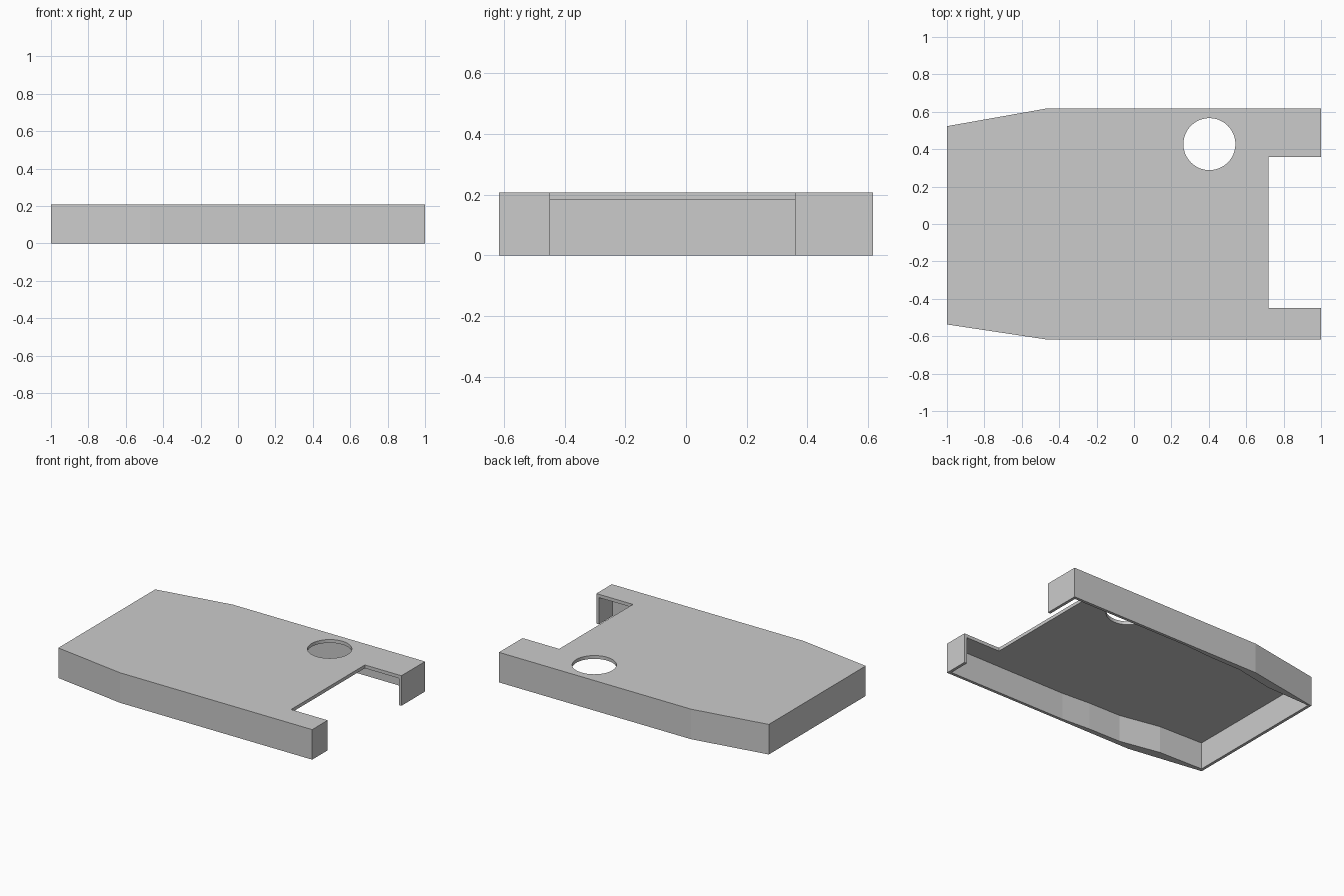
import bpy, bmesh, math

if "Cube" in bpy.data.objects:
    bpy.data.objects.remove(bpy.data.objects["Cube"])


def prism(name, pts, z0, z1):
    """Extrude a plan outline between two heights."""
    bm = bmesh.new()
    face = bm.faces.new([bm.verts.new((x, y, z0)) for x, y in pts])
    top = bmesh.ops.extrude_face_region(bm, geom=[face])["geom"]
    verts = [v for v in top if isinstance(v, bmesh.types.BMVert)]
    bmesh.ops.translate(bm, verts=verts, vec=(0, 0, z1 - z0))
    bmesh.ops.recalc_face_normals(bm, faces=bm.faces)
    mesh = bpy.data.meshes.new(name)
    bm.to_mesh(mesh)
    bm.free()
    obj = bpy.data.objects.new(name, mesh)
    bpy.context.collection.objects.link(obj)
    return obj


def cut(target, cutter):
    """Subtract a hidden cutter from the target."""
    cutter.hide_render = True
    cutter.hide_viewport = True
    mod = target.modifiers.new(cutter.name, 'BOOLEAN')
    mod.operation = 'DIFFERENCE'
    mod.solver = 'EXACT'
    mod.object = cutter


HEIGHT, CEILING, HALF_Y, WALL = 0.208, 0.185, 0.617, 0.02

# Cover: tapered plate with a notch between two end tabs
cover = prism("cover_shell", [
    (-1, -0.537), (-0.47, -HALF_Y), (1, -HALF_Y), (1, -0.448), (0.72, -0.448),
    (0.72, 0.359), (1, 0.359), (1, HALF_Y), (-0.47, HALF_Y), (-1, 0.523)],
    0, HEIGHT)

# Hollow underside, its side walls stepping inward towards the narrow end
side = [(-0.98, 0.515), (-0.65, 0.525), (-0.37, 0.58),
        (-0.13, 0.583), (0.08, 0.597), (1 - WALL, 0.597)]
cavity = [(x, -y) for x, y in side] + side[::-1]
cut(cover, prism("cavity_cutter", cavity, -0.1, CEILING))

# Round opening through the top
ring = [(0.403 + 0.139 * math.cos(2 * math.pi * i / 64),
         0.427 + 0.139 * math.sin(2 * math.pi * i / 64)) for i in range(64)]
cut(cover, prism("hole_cutter", ring, 0.1, 0.3))
